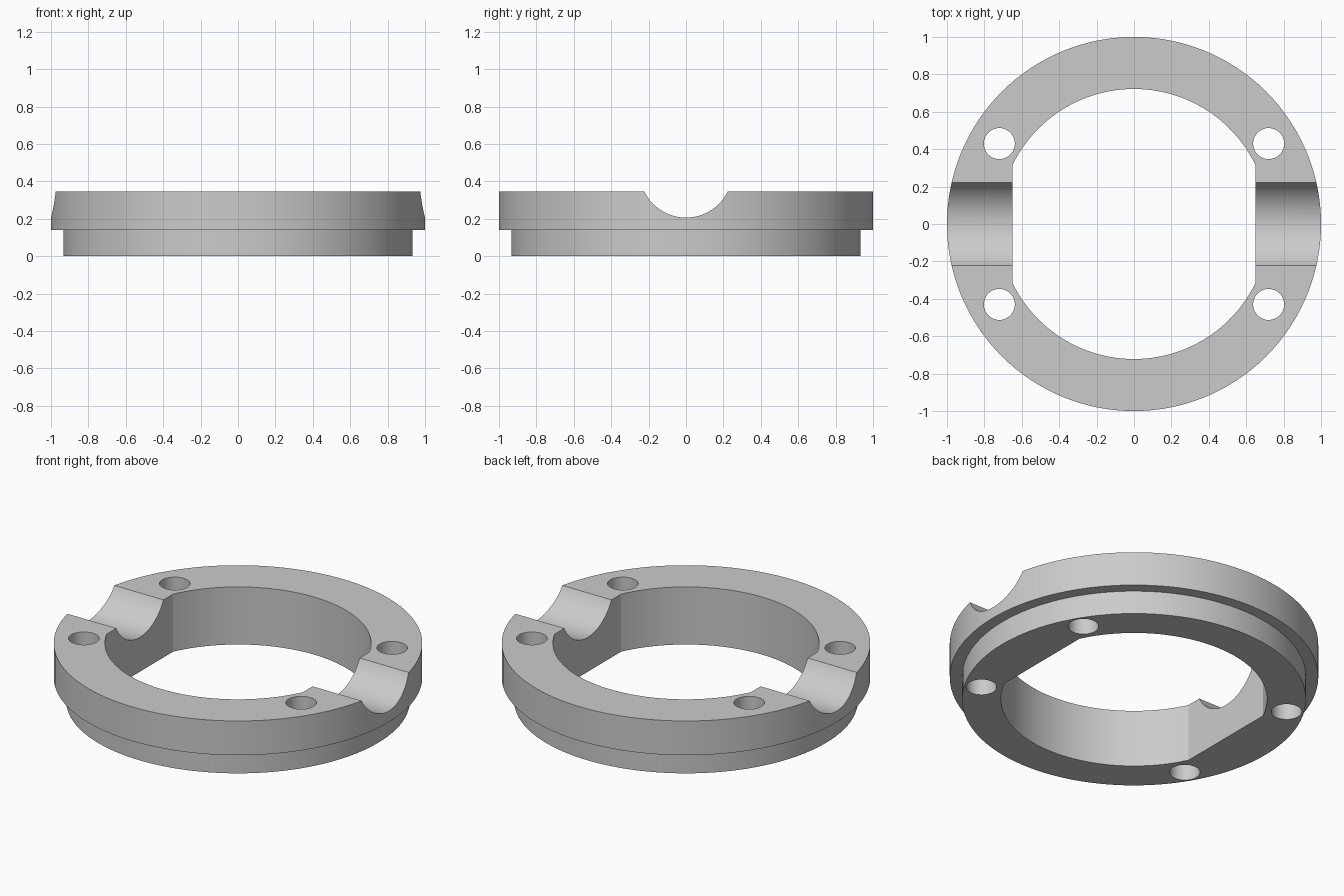
import bpy, bmesh, math
from mathutils import Matrix

if "Cube" in bpy.data.objects:
    bpy.data.objects.remove(bpy.data.objects["Cube"])

R_TOP, R_LOW = 1.0, 0.933      # outer radii of flange and spigot
Z_STEP, Z_TOP = 0.14, 0.345
R_BORE, FLAT_X = 0.722, 0.65   # bore radius, flat distance
SEG = 128


def mesh_object(name, bm):
    bmesh.ops.recalc_face_normals(bm, faces=bm.faces)
    me = bpy.data.meshes.new(name)
    bm.to_mesh(me)
    bm.free()
    ob = bpy.data.objects.new(name, me)
    bpy.context.collection.objects.link(ob)
    return ob


def prism(name, outline, z0, z1):
    bm = bmesh.new()
    face = bm.faces.new([bm.verts.new((x, y, z0)) for x, y in outline])
    ext = bmesh.ops.extrude_face_region(bm, geom=[face])
    bmesh.ops.translate(bm, vec=(0, 0, z1 - z0),
                        verts=[v for v in ext["geom"] if isinstance(v, bmesh.types.BMVert)])
    return mesh_object(name, bm)


def cylinder(name, r, depth, matrix, seg):
    bm = bmesh.new()
    bmesh.ops.create_cone(bm, cap_ends=True, segments=seg, radius1=r, radius2=r,
                          depth=depth, matrix=matrix)
    return mesh_object(name, bm)


# Stepped disc: solid of stacked circles
bm = bmesh.new()
rings = []
for r, z in ((R_LOW, 0), (R_LOW, Z_STEP), (R_TOP, Z_STEP), (R_TOP, Z_TOP)):
    rings.append([bm.verts.new((r * math.cos(2 * math.pi * i / SEG),
                                r * math.sin(2 * math.pi * i / SEG), z)) for i in range(SEG)])
for a, b in zip(rings, rings[1:]):
    for i in range(SEG):
        j = (i + 1) % SEG
        bm.faces.new((a[i], a[j], b[j], b[i]))
bm.faces.new(rings[0][::-1])
bm.faces.new(rings[-1])
ring = mesh_object("clamp_ring", bm)

# Bore cutter: two arcs joined by flats
a0 = math.acos(FLAT_X / R_BORE)
arc = [a0 + (math.pi - 2 * a0) * i / 48 for i in range(49)]
outline = [(R_BORE * math.cos(a + s), R_BORE * math.sin(a + s))
           for s in (0, math.pi) for a in arc]
cutters = [prism("bore_cutter", outline, -0.2, 0.6)]

# Four bolt holes
for sx in (-1, 1):
    for sy in (-1, 1):
        cutters.append(cylinder("hole_cutter", 0.083, 1.0,
                                Matrix.Translation((sx * 0.72, sy * 0.43, 0.2)), 40))

# Round channel across the top, along x
R_GROOVE = 0.248
cutters.append(cylinder("groove_cutter", R_GROOVE, 3.0,
                        Matrix.Translation((0, 0, 0.206 + R_GROOVE))
                        @ Matrix.Rotation(math.pi / 2, 4, 'Y'), 64))

bpy.context.view_layer.objects.active = ring
for c in cutters:
    m = ring.modifiers.new("cut", 'BOOLEAN')
    m.operation, m.solver, m.object = 'DIFFERENCE', 'EXACT', c
    bpy.ops.object.modifier_apply(modifier=m.name)
for c in cutters:
    bpy.data.objects.remove(c)

# Single grey finish
mat = bpy.data.materials.new("plain grey")
mat.diffuse_color = (0.6, 0.6, 0.6, 1)
mat.use_nodes = True
mat.node_tree.nodes["Principled BSDF"].inputs["Base Color"].default_value = mat.diffuse_color
ring.data.materials.clear()
ring.data.materials.append(mat)

bpy.ops.object.select_all(action='DESELECT')
ring.select_set(True)
bpy.ops.object.shade_smooth_by_angle(angle=math.radians(25))
